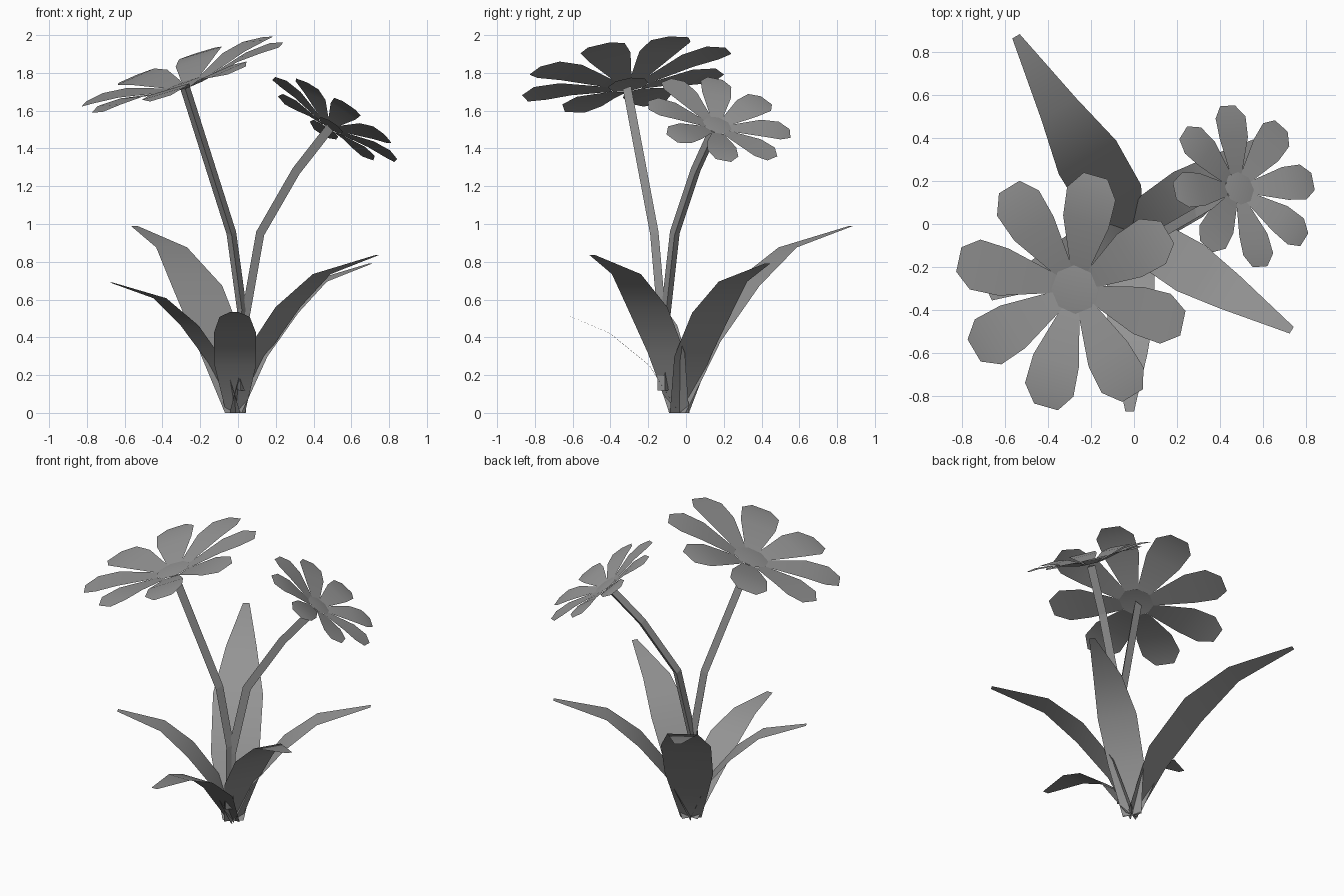
import bpy
from math import sin, cos, radians, pi
from mathutils import Vector

if "Cube" in bpy.data.objects:
    bpy.data.objects.remove(bpy.data.objects["Cube"])

# dark grey shared by the whole plant
GREY = bpy.data.materials.new("plant_grey")
GREY.diffuse_color = (0.3, 0.3, 0.3, 1)
GREY.use_nodes = True
GREY.node_tree.nodes["Principled BSDF"].inputs["Base Color"].default_value = GREY.diffuse_color


def make(name, verts, faces, smooth=True):
    me = bpy.data.meshes.new(name)
    me.from_pydata([tuple(v) for v in verts], [], faces)
    me.update()
    me.materials.append(GREY)
    ob = bpy.data.objects.new(name, me)
    bpy.context.collection.objects.link(ob)
    for p in me.polygons:
        p.use_smooth = smooth


# leaves: flat ribbons of (distance, height, half width) rows from base to tip
BASE = Vector((-0.013, -0.035, 0))


def leaf(name, tip, rows):
    tip = Vector(tip)
    run = tip - BASE
    side = Vector((-run.y, run.x, 0)).normalized()
    verts = []
    for t, h, w in rows:
        c = Vector((BASE.x + run.x * t, BASE.y + run.y * t, tip.z * h))
        verts += [c - side * w, c + side * w]
    make(name, verts, [(2*i, 2*i+1, 2*i+3, 2*i+2) for i in range(len(rows) - 1)])


def side_rows(s):
    return [(0, 0, .06), (.15, .38, .115*s), (.37, .67, .125*s), (.61, .88, .09*s), (1, 1, .018)]


leaf("leaf_back", (-.55, .875, .99),
     [(0, 0, .065), (.155, .38, .15), (.38, .68, .155), (.63, .885, .095), (1, 1, .02)])
leaf("leaf_right_front", (.735, -.495, .835), side_rows(1))
leaf("leaf_right_back", (.7, .43, .79), side_rows(1))
leaf("leaf_left", (-.67, -.34, .69), side_rows(.9))
leaf("leaf_front", (-.02, -.875, .535),
     [(0, 0, .05), (.19, .47, .11), (.44, .79, .112), (.68, .95, .08), (1, 1, .02)])


# stems: three-sided tubes along a few points
def stem(name, pts, start, r=0.03):
    pts = [Vector(p) for p in pts]
    verts = []
    for i, p in enumerate(pts):
        d = (pts[min(i + 1, len(pts) - 1)] - pts[max(i - 1, 0)]).normalized()
        q = Vector((0, 0, 1)).rotation_difference(d)
        for k in range(3):
            a = radians(start + 120 * k)
            verts.append(p + q @ Vector((r * cos(a), r * sin(a), 0)))
    make(name, verts, [(3*i+k, 3*i+(k+1) % 3, 3*i+3+(k+1) % 3, 3*i+3+k)
                       for i in range(len(pts) - 1) for k in range(3)], False)


stem("stem_large", [(.01, -.12, .12), (.02, -.125, .55), (-.035, -.16, .95), (-.28, -.305, 1.72)], 30)
stem("stem_small", [(.01, -.11, .12), (.03, -.11, .5), (.11, -.06, .95), (.3, .05, 1.28), (.48, .155, 1.51)], 0)


# flowers: eight arched petals round a low disc
PETAL = [(.10, .0, .045), (.34, .058, .115), (.48, .068, .122), (.565, .06, .06)]


def flower(name, centre, normal, scale, phase):
    q = Vector((0, 0, 1)).rotation_difference(Vector(normal).normalized())
    centre = Vector(centre)

    def place(x, y, z):
        return centre + q @ (Vector((x, y, z)) * scale)

    verts, faces = [], []
    for k in range(8):
        a = radians(phase + 45 * k)
        o = len(verts)
        for r, h, w in PETAL:
            for s in (-w, w):
                verts.append(place(r*cos(a) - s*sin(a), r*sin(a) + s*cos(a), h))
        faces += [(o+2*i, o+2*i+2, o+2*i+3, o+2*i+1) for i in range(3)]
    make(name + "_petals", verts, faces)

    ring = [place(.115*cos(k*pi/4), .115*sin(k*pi/4), .005) for k in range(8)]
    make(name + "_disc", ring + [place(0, 0, .015)],
         [(k, (k + 1) % 8, 8) for k in range(8)])


flower("flower_large", (-.275, -.305, 1.735), (-.345, -.16, 1), 1.0, 31)
flower("flower_small", (.49, .165, 1.52), (.65, .33, 1), .69, 8)
